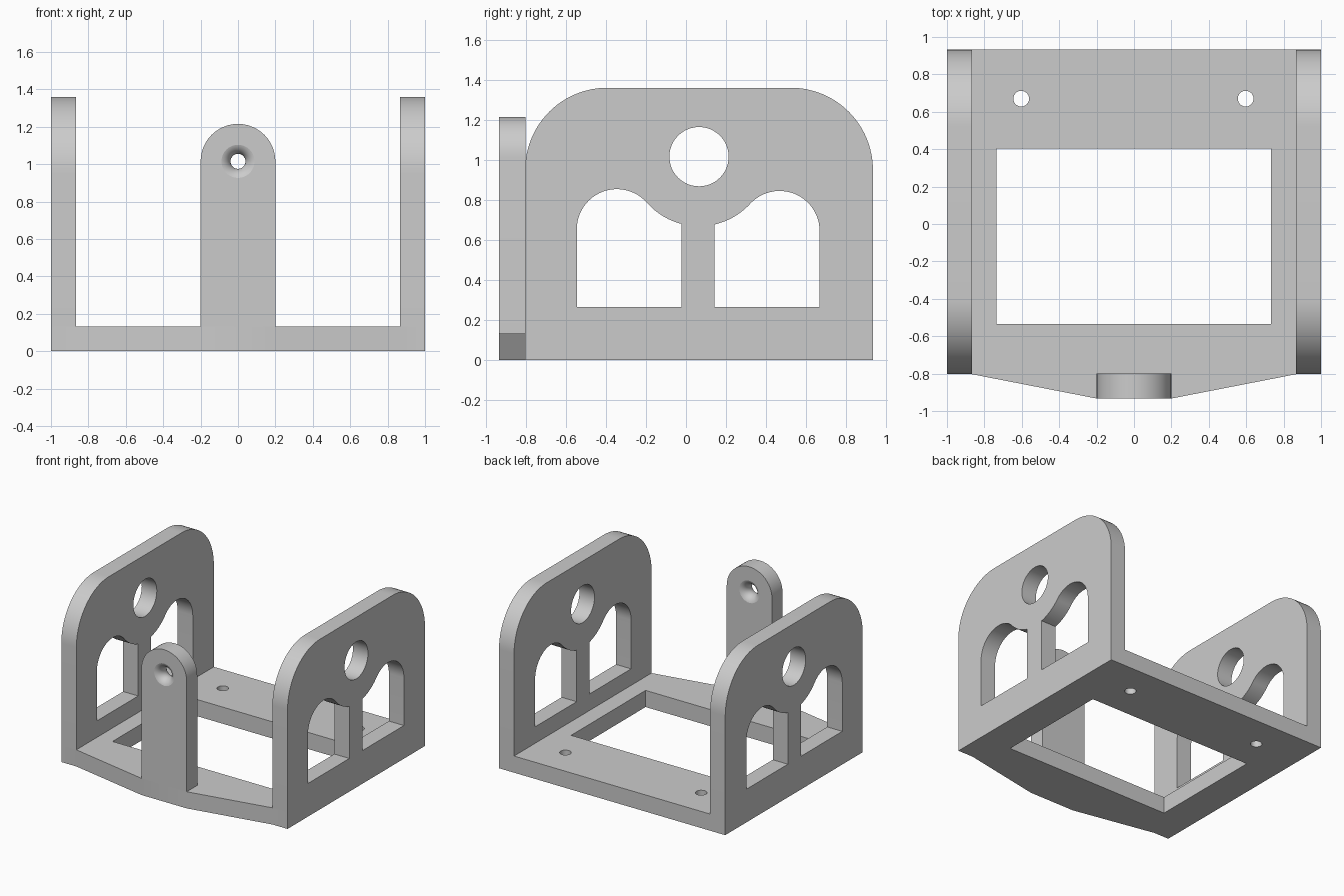
import bpy, bmesh
from math import sin, cos, pi, asin, atan2, hypot, radians
from mathutils import Matrix

if "Cube" in bpy.data.objects:
    bpy.data.objects.remove(bpy.data.objects["Cube"])

grey = bpy.data.materials.new("plain grey")
grey.use_nodes = True
grey.diffuse_color = (0.6, 0.6, 0.6, 1)
grey.node_tree.nodes["Principled BSDF"].inputs["Base Color"].default_value = (0.6, 0.6, 0.6, 1)

BASE_H = 0.133
FRONT, BACK = -0.933, 0.933
WALL_FRONT = -0.803


def arc(cx, cy, r, a0, a1, n=24):
    return [(cx + r * cos(a0 + (a1 - a0) * i / n),
             cy + r * sin(a0 + (a1 - a0) * i / n)) for i in range(n + 1)]


def circle(cx, cy, r, n=48):
    return arc(cx, cy, r, 0, 2 * pi, n)[:-1]


def rect(x0, y0, x1, y1):
    return [(x0, y0), (x1, y0), (x1, y1), (x0, y1)]


def finish(name, bm):
    bmesh.ops.recalc_face_normals(bm, faces=bm.faces)
    mesh = bpy.data.meshes.new(name)
    bm.to_mesh(mesh)
    bm.free()
    mesh.materials.append(grey)
    ob = bpy.data.objects.new(name, mesh)
    bpy.context.collection.objects.link(ob)
    return ob


def plate(name, loops, w0, w1, matrix=Matrix()):
    """Flat plate: first loop is the outline, the others are holes."""
    bm = bmesh.new()
    rims = {}
    for w in (w0, w1):
        rims[w] = [[bm.verts.new((u, v, w)) for u, v in loop] for loop in loops]
        edges = [bm.edges.new((r[i - 1], r[i])) for r in rims[w] for i in range(len(r))]
        bmesh.ops.triangle_fill(bm, use_beauty=True, edges=edges, normal=(0, 0, 1))
    for a, b in zip(rims[w0], rims[w1]):
        for i in range(len(a)):
            bm.faces.new((a[i - 1], a[i], b[i], b[i - 1]))
    bm.transform(matrix)
    return finish(name, bm)


def smooth(ob):
    bpy.ops.object.select_all(action='DESELECT')
    ob.select_set(True)
    bpy.context.view_layer.objects.active = ob
    bpy.ops.object.shade_smooth_by_angle(angle=radians(14))


# Base frame with pointed front, large opening and two screw holes
outline = [(-1, WALL_FRONT), (-0.867, WALL_FRONT), (-0.2, FRONT), (0.2, FRONT),
           (0.867, WALL_FRONT), (1, WALL_FRONT), (1, BACK), (-1, BACK)]
base = plate("base_frame", [outline, rect(-0.735, -0.535, 0.732, 0.405),
                            circle(-0.603, 0.67, 0.042), circle(0.597, 0.67, 0.042)],
             0, BASE_H)

# Side walls: rounded plate with a round hole and two arched windows
HUB_Y, HUB_Z = 0.065, 1.016
TOP, CORNER = 1.36, 0.41


def window(side, near, far, dz, r=0.2, sill=0.265):
    d = far - r
    hub_r = hypot(d, dz) - r
    tangent = atan2(dz, d)
    pts = [(far, sill - HUB_Z), (near, sill - HUB_Z)]
    pts += arc(0, 0, hub_r, asin(near / hub_r) - pi / 2, tangent)[:-1]
    pts += arc(d, dz, r, tangent + pi, 0)
    return [(HUB_Y + side * u, HUB_Z + v) for u, v in pts]


wall_outline = [(WALL_FRONT, BASE_H), (BACK, BASE_H)]
wall_outline += arc(BACK - CORNER, TOP - CORNER, CORNER, 0, pi / 2)
wall_outline += arc(WALL_FRONT + CORNER, TOP - CORNER, CORNER, pi / 2, pi)
wall_loops = [wall_outline, circle(HUB_Y, HUB_Z, 0.148),
              window(-1, 0.087, 0.61, -0.362), window(1, 0.077, 0.602, -0.371)]
yz_to_world = Matrix(((0, 0, 1, 0), (1, 0, 0, 0), (0, 1, 0, 0), (0, 0, 0, 1)))
walls = [plate("left_wall", wall_loops, 0.867, 1, yz_to_world),
         plate("right_wall", wall_loops, -1, -0.867, yz_to_world)]

# Front post with a round top
POST_BACK = -0.8
post_outline = [(-0.2, BASE_H), (0.2, BASE_H)] + arc(0, 1.015, 0.2, 0, pi)
post = plate("front_post", [post_outline], -POST_BACK, -FRONT, Matrix.Rotation(pi / 2, 4, 'X'))

# Flared hole through the post
FLARE, HOLE_R, SEGS = 0.07, 0.04, 48
bm = bmesh.new()
rings = []
for i in range(25):
    a = radians(-80 + 160 * i / 24)
    r = HOLE_R + FLARE * (1 - cos(a))
    y = (FRONT + POST_BACK) / 2 + FLARE * sin(a)
    rings.append([bm.verts.new((u, y, v)) for u, v in circle(0, 1.015, r, SEGS)])
for a, b in zip(rings, rings[1:]):
    for i in range(SEGS):
        bm.faces.new((a[i - 1], a[i], b[i], b[i - 1]))
bm.faces.new(rings[0])
bm.faces.new(rings[-1])
cutter = finish("post_hole_cutter", bm)
cutter.hide_render = True

cut = post.modifiers.new("flared hole", 'BOOLEAN')
cut.operation = 'DIFFERENCE'
cut.solver = 'EXACT'
cut.object = cutter
bpy.context.view_layer.objects.active = post
bpy.ops.object.modifier_apply(modifier=cut.name)
bpy.data.objects.remove(cutter)

for ob in [base, post] + walls:
    smooth(ob)
